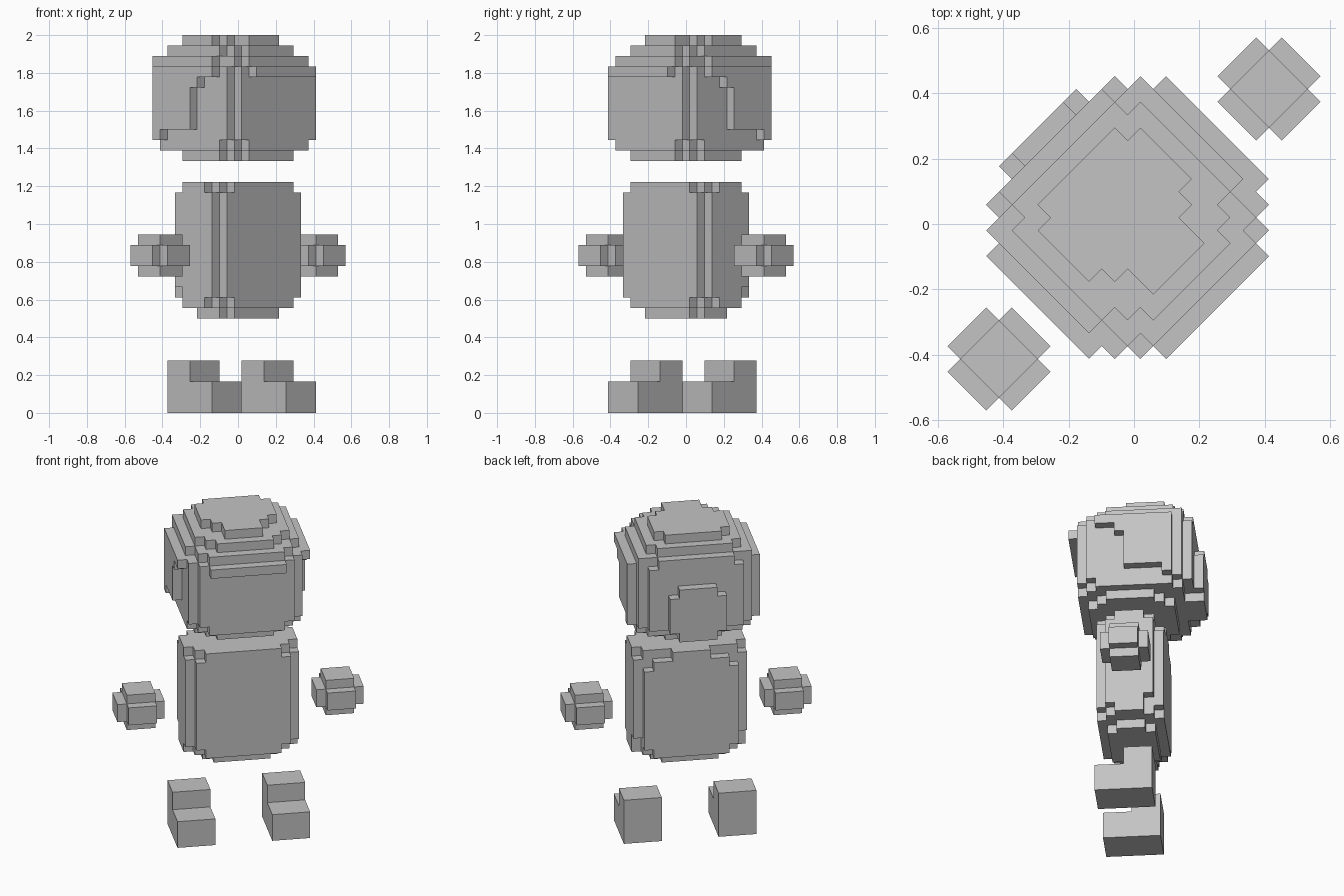
import bpy, bmesh
from mathutils import Vector

if "Cube" in bpy.data.objects:
    bpy.data.objects.remove(bpy.data.objects["Cube"])

V = 1 / 18          # voxel edge
H = V * 0.5 ** 0.5  # voxel edge seen along x or y, figure turned 45 degrees

grey = bpy.data.materials.new("plain_grey")
grey.diffuse_color = (0.55, 0.55, 0.55, 1)
grey.use_nodes = True
grey.node_tree.nodes["Principled BSDF"].inputs["Base Color"].default_value = grey.diffuse_color


def slab(cells, z0, z1, rects):
    """Add mirrored rectangles (half width, back, front) to the voxel layers z0..z1."""
    for half, back, front in rects:
        box(cells, -half, half, back, front, z0, z1)


def box(cells, u0, u1, back, front, z0, z1):
    for u in range(u0, u1):
        for w in range(round(back + 0.5), round(front + 0.5)):
            for z in range(z0, z1):
                cells.add((u, w, z))


def place(u, w, z):
    w -= 0.5
    return Vector((H * (u + w), H * (u - w), V * z))


def build(name, cells):
    """Make the outer skin of a voxel set."""
    bm = bmesh.new()
    verts = {}
    for c in cells:
        for axis in range(3):
            for side in (0, 1):
                n = list(c)
                n[axis] += 2 * side - 1
                if tuple(n) in cells:
                    continue
                a, b = (axis + 1) % 3, (axis + 2) % 3
                quad = []
                for da, db in ((0, 0), (1, 0), (1, 1), (0, 1)):
                    p = list(c)
                    p[axis] += side
                    p[a] += da
                    p[b] += db
                    p = tuple(p)
                    if p not in verts:
                        verts[p] = bm.verts.new(place(*p))
                    quad.append(verts[p])
                # the turned frame is left handed, so the winding is reversed
                bm.faces.new(quad[::-1] if side else quad)
    mesh = bpy.data.meshes.new(name)
    bm.to_mesh(mesh)
    bm.free()
    mesh.materials.append(grey)
    bpy.context.collection.objects.link(bpy.data.objects.new(name, mesh))


# Feet: toe block in front, taller heel behind
for name, u in (("left_foot", -7), ("right_foot", 3)):
    foot = set()
    box(foot, u, u + 4, -2.5, 3.5, 0, 3)
    box(foot, u, u + 4, -2.5, 0.5, 3, 5)
    build(name, foot)

# Hands: rounded cube made of three crossing blocks
for name, u in (("left_hand", -12), ("right_hand", 9)):
    hand = set()
    box(hand, u, u + 3, -1.5, 1.5, 13, 17)
    box(hand, u, u + 3, -2.5, 2.5, 14, 16)
    box(hand, u - 1, u + 4, -1.5, 1.5, 14, 16)
    build(name, hand)

# Body: barrel with stepped corners
body = set()
slab(body, 9, 10, [(4, -1.5, 1.5), (3, -2.5, 2.5)])
slab(body, 10, 11, [(6, -1.5, 1.5), (5, -2.5, 2.5), (4, -3.5, 3.5)])
slab(body, 11, 12, [(6, -1.5, 2.5), (5, -3.5, 3.5)])
slab(body, 12, 20, [(6, -2.5, 2.5), (5, -3.5, 3.5)])
slab(body, 20, 21, [(6, -2.5, 2.5), (5, -2.5, 3.5), (4, -3.5, 3.5)])
slab(body, 21, 22, [(6, -1.5, 1.5), (5, -2.5, 2.5), (4, -2.5, 3.5), (2, -3.5, 3.5)])
build("body", body)

head = set()
# Chin and face
slab(head, 24, 25, [(5, -2.5, 2.5), (4, -3.5, 3.5), (3, -4.5, 4.5)])
slab(head, 25, 26, [(6, -4.5, 3.5), (5, -5.5, 4.5), (4, -5.5, 5.5)])
slab(head, 26, 32, [(6, -5.5, 4.5), (5, -6.5, 5.5)])
# Side hair, swept back towards the neck
slab(head, 26, 27, [(7, -4.5, -3.5)])
slab(head, 27, 31, [(7, -4.5, 0.5)])
slab(head, 31, 32, [(7, -4.5, 1.5)])
# Fringe and stepped crown
slab(head, 32, 33, [(7, -4.5, 3.5), (6, -5.5, 4.5), (5, -6.5, 5.5), (4, -6.5, 6.5)])
slab(head, 33, 34, [(6, -5.5, 2.5), (5, -5.5, 4.5), (4, -6.5, 5.5)])
slab(head, 34, 35, [(5, -4.5, 2.5), (4, -5.5, 3.5), (3, -5.5, 4.5)])
slab(head, 35, 36, [(4, -3.5, 0.5), (3, -4.5, 1.5), (2, -4.5, 3.5)])
# Bun at the back
slab(head, 25, 31, [(2, -7.5, -5.5)])
slab(head, 26, 30, [(3, -7.5, -5.5)])
build("head", head)
